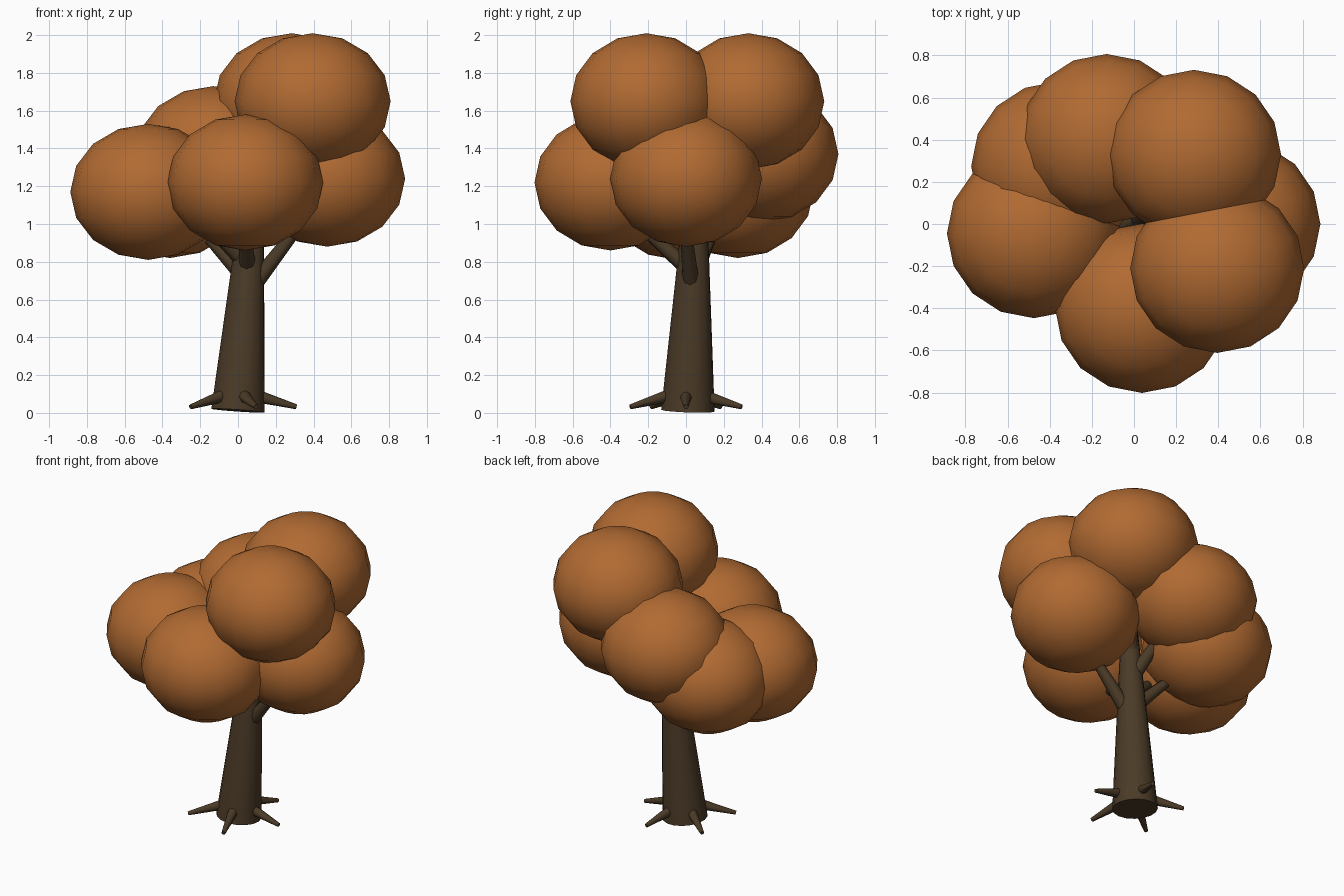
import bpy, math
from mathutils import Vector

if "Cube" in bpy.data.objects:
    bpy.data.objects.remove(bpy.data.objects["Cube"])


def material(name, rgb):
    m = bpy.data.materials.new(name)
    m.diffuse_color = (*rgb, 1)
    m.use_nodes = True
    m.node_tree.nodes["Principled BSDF"].inputs["Base Color"].default_value = m.diffuse_color
    return m


bark = material("dark_bark", (0.07, 0.043, 0.02))
leaf = material("autumn_orange", (0.44, 0.145, 0.032))


def finish(name, mat, angle):
    ob = bpy.context.object
    ob.name = name
    ob.data.materials.append(mat)
    bpy.ops.object.shade_smooth_by_angle(angle=math.radians(angle))
    return ob


def limb(name, start, end, r1, r2, sides):
    """Tapered cylinder running between two points."""
    a, b = Vector(start), Vector(end)
    d = b - a
    bpy.ops.mesh.primitive_cone_add(vertices=sides, radius1=r1, radius2=r2,
                                    depth=d.length, location=(a + b) / 2)
    bpy.context.object.rotation_euler = d.to_track_quat('Z', 'Y').to_euler()
    finish(name, bark, 50)


# Leaning, tapering trunk
base, top = Vector((0, 0.01, 0.012)), Vector((0.085, 0.055, 1.25))
limb("trunk", base, top, 0.142, 0.052, 16)

# Five roots spread evenly round the base
for i in range(5):
    a = math.radians(72 * i)
    c, s = math.cos(a), math.sin(a)
    limb(f"root_{i + 1}", (0.08 * c, 0.08 * s, 0.095),
         (0.31 * c, 0.31 * s, 0.032), 0.036, 0.013, 8)

# Branches: height on the trunk, then tip
branches = [
    (0.62, (0.31, 0.00, 0.97)),
    (0.70, (-0.16, 0.13, 0.93)),
    (0.78, (-0.15, -0.04, 0.98)),
    (0.74, (0.04, -0.20, 0.95)),
    (0.90, (-0.02, 0.24, 1.16)),
    (1.05, (0.22, -0.06, 1.38)),
    (1.05, (0.18, 0.20, 1.38)),
]
for i, (h, tip) in enumerate(branches):
    limb(f"branch_{i + 1}", base.lerp(top, h / 1.25), tip, 0.048, 0.03, 8)

# Flattened foliage clumps
clumps = [
    (0.395, -0.21, 1.65),
    (0.285, 0.33, 1.65),
    (-0.13, 0.405, 1.37),
    (-0.475, -0.045, 1.17),
    (0.038, -0.40, 1.22),
    (0.472, 0.0, 1.24),
    (-0.36, 0.275, 1.18),
]
for i, pos in enumerate(clumps):
    bpy.ops.mesh.primitive_uv_sphere_add(segments=16, ring_count=8, radius=1, location=pos)
    bpy.context.object.scale = (0.413, 0.402, 0.36)
    bpy.ops.object.transform_apply(location=False, rotation=False, scale=True)
    finish(f"foliage_{i + 1}", leaf, 60)
